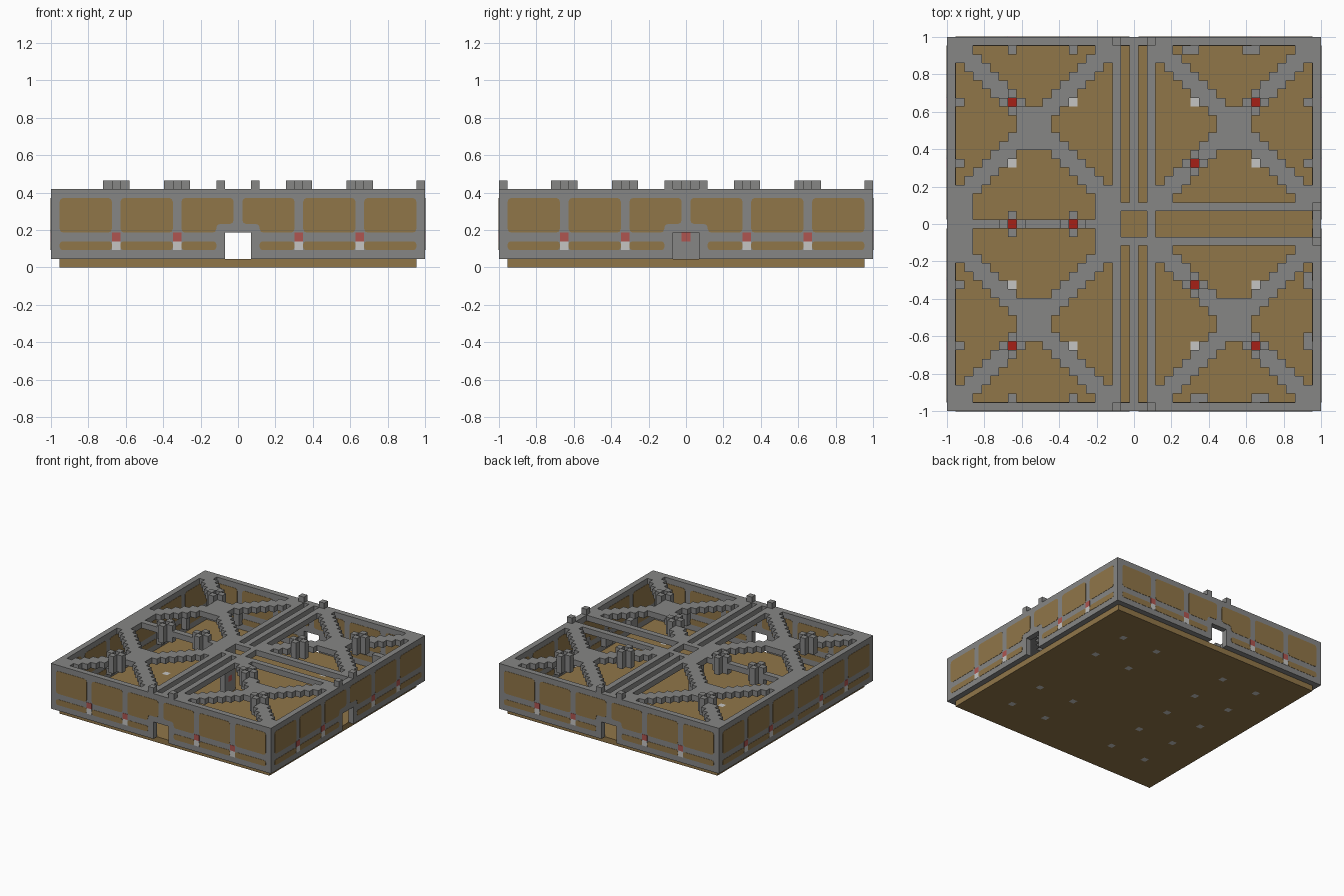
import bpy, bmesh
from math import pi
from mathutils import Matrix, Vector

H = 2 / 43          # block size
R = 21              # outermost block index

cube = bpy.data.objects.get("Cube")
if cube:
    bpy.data.objects.remove(cube, do_unlink=True)


def material(name, rgb):
    m = bpy.data.materials.new(name)
    m.use_nodes = True
    color = (*rgb, 1)
    m.diffuse_color = color
    m.node_tree.nodes["Principled BSDF"].inputs["Base Color"].default_value = color
    return m


GREY = material("stone grey", (0.24, 0.24, 0.235))
TAN = material("tan", (0.28, 0.18, 0.066))
WHITE = material("lamp white", (0.56, 0.56, 0.55))
RED = material("lamp red", (0.38, 0.014, 0.008))
PINK = material("faded red", (0.43, 0.09, 0.08))


def finish(name, bm, mat):
    me = bpy.data.meshes.new(name)
    bm.to_mesh(me)
    bm.free()
    me.materials.append(mat)
    ob = bpy.data.objects.new(name, me)
    bpy.context.collection.objects.link(ob)
    return ob


def blocks(name, cells, mat):
    """Skin a set of grid cells, keeping only the exposed faces."""
    bm = bmesh.new()
    verts = {}
    for c in cells:
        for axis in range(3):
            for s in (0, 1):
                n = list(c)
                n[axis] += 2 * s - 1
                if tuple(n) in cells:
                    continue
                loop = []
                for a, b in ((0, 0), (1, 0), (1, 1), (0, 1)):
                    p = list(c)
                    p[axis] += s
                    p[(axis + 1) % 3] += a
                    p[(axis + 2) % 3] += b
                    p = tuple(p)
                    if p not in verts:
                        x, y, z = p
                        verts[p] = bm.verts.new(((x - .5) * H, (y - .5) * H, z * H))
                    loop.append(verts[p])
                bm.faces.new(loop if s else loop[::-1])
    bmesh.ops.dissolve_limit(bm, angle_limit=0.01, verts=bm.verts, edges=bm.edges)
    return finish(name, bm, mat)


def box(xs, ys, zs):
    return {(x, y, z) for x in range(xs[0], xs[1] + 1)
            for y in range(ys[0], ys[1] + 1) for z in range(zs[0], zs[1] + 1)}


# Floor slab with white lights let into it
spots = (-14, -7, 7, 14)
lights = {(x, y, 0) for x in spots for y in spots} | {(-14, 0, 0), (-7, 0, 0)}
blocks("floor", box((-20, 20), (-20, 20), (0, 0)) - lights, TAN)
blocks("floor_lights", lights, WHITE)

# Outer walls with three doorways
walls = box((-R, R), (-R, R), (1, 8)) - box((-20, 20), (-20, 20), (1, 8))
walls -= box((-1, 1), (-R, R), (1, 3)) | box((R, R), (-1, 1), (1, 3))

# Small posts on the rim above the doorways
for i in (-2, 2):
    walls |= {(i, -R, 9), (i, R, 9), (R, i, 9)}

# Sockets behind the wall lamps
for i in spots:
    wide = 1 if i > 0 else 0
    walls |= box((i - wide, i), (20, 20), (2, 3))
    walls |= box((i, i + wide), (-20, -20), (2, 3))
    walls |= box((-20, -20), (i, i), (2, 3))
    walls |= box((20, 20), (i, i + (0 if i > 0 else 1)), (2, 3))
blocks("walls", walls, GREY)

# Ceiling lattice: crossed diagonals in each quarter
lattice = set()
for sx in (-1, 1):
    for sy in (-1, 1):
        for u in range(3, R):
            for v in range(3, R):
                diagonal = abs(abs(u - 11.5) - abs(v - 11.5)) < 1.6
                hub = (10 if sx > 0 else 11) <= u <= 13 and 9 <= v <= 13
                if diagonal or hub:
                    lattice.add((sx * u, sy * v, 8))

# Straight beams through the middle
for i in (-2, 0, 2):
    lattice |= box((i, i), (-20, 20), (8, 8))
for i in (-2, 2):
    lattice |= box((-4, 20), (i, i), (8, 8))
lattice -= box((-1, 1), (-1, 1), (8, 8))
lattice |= box((-4, -2), (-2, 2), (8, 8)) | box((-20, -5), (0, 0), (8, 8))
lattice |= box((-20, -19), (-4, 4), (8, 8))

# Plus-shaped housings around the ceiling lamps
lamps = [(-14, 14), (14, 14), (7, 7), (-14, 0), (-7, 0), (7, -7), (-14, -14), (14, -14)]
housings, bulbs = set(), set()
for x, y in lamps:
    bulbs.add((x, y, 8))
    for dx, dy in ((1, 0), (-1, 0), (0, 1), (0, -1)):
        housings |= box((x + dx, x + dx), (y + dy, y + dy), (7, 9))
blocks("ceiling_lattice", lattice - bulbs - housings, GREY)
blocks("lamp_housings", housings, GREY)
blocks("ceiling_lamps", bulbs, RED)

# Inner wall facing the side doorway, with its lamp
blocks("inner_wall", box((-2, -2), (-1, 1), (1, 7)) - {(-2, 0, 3)}, GREY)
blocks("inner_wall_lamp", {(-2, 0, 3)}, PINK)


def plate(bm, pts, depth, side, round_by):
    """Thin plate on a wall face; points are (along, up) in blocks."""
    part = bmesh.new()
    face = part.faces.new([part.verts.new((u * H, 0, z * H)) for u, z in pts])
    if round_by:
        bmesh.ops.bevel(part, geom=list(part.verts), offset=round_by, segments=2,
                        profile=0.5, affect='VERTICES')
    out = bmesh.ops.extrude_face_region(part, geom=list(part.faces))
    moved = [g for g in out["geom"] if isinstance(g, bmesh.types.BMVert)]
    bmesh.ops.translate(part, vec=(0, 0.004, 0), verts=moved)
    bmesh.ops.recalc_face_normals(part, faces=part.faces)
    place = Matrix.Rotation(side * pi / 2, 4, 'Z') @ Matrix.Translation((0, -depth - 0.002, 0))
    bmesh.ops.transform(part, matrix=place, verts=part.verts)
    tmp = bpy.data.meshes.new("tmp")
    part.to_mesh(tmp)
    part.free()
    bm.from_mesh(tmp)
    bpy.data.meshes.remove(tmp)


def rect(a, b, low, high):
    return [(a, low), (b, low), (b, high), (a, high)]


# Painted panels and lamps on the walls, outside and inside
panels, whites, reds = bmesh.new(), bmesh.new(), bmesh.new()
for side in range(4):
    door = side != 3
    for depth in (1, 1 - H):
        for m in (-1, 1):
            for a, b in ((20.5, 14.5), (13.5, 7.5), (6.5, 0.5)):
                shape = rect(m * a, m * b, 4, 8)
                low_end = b
                if door and b < 1:
                    low_end = 2.5
                    shape = [(m * u, z) for u, z in
                             ((6.5, 4), (2.5, 4), (2.5, 5), (0.5, 5), (0.5, 8), (6.5, 8))]
                plate(panels, shape, depth, side, 0.02)
                plate(panels, rect(m * a, m * low_end, 2, 3), depth, side, 0.015)
    for i in spots:
        plate(whites, rect(i - .5, i + .5, 2, 3), 1, side, 0)
        plate(reds, rect(i - .5, i + .5, 3, 4), 1, side, 0)
finish("wall_panels", panels, TAN)
finish("wall_lamp_bases", whites, WHITE)
finish("wall_lamp_tops", reds, PINK)
